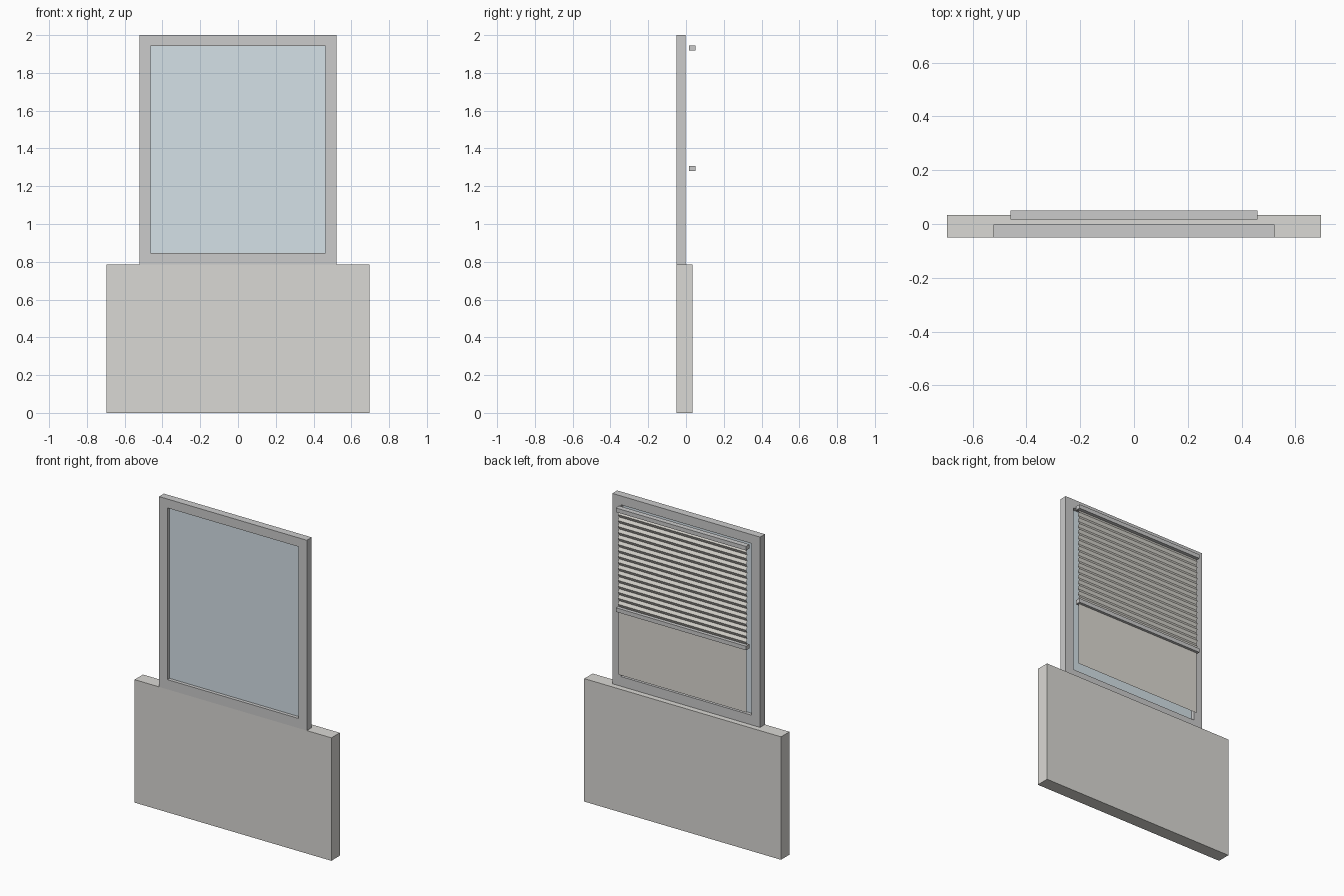
import bpy, bmesh

if "Cube" in bpy.data.objects:
    bpy.data.objects.remove(bpy.data.objects["Cube"])

def material(name, rgb):
    m = bpy.data.materials.new(name)
    m.diffuse_color = (*rgb, 1)
    m.use_nodes = True
    m.node_tree.nodes["Principled BSDF"].inputs["Base Color"].default_value = m.diffuse_color
    return m

wall_mat = material("warm_grey", (0.70, 0.69, 0.66))
glass_mat = material("pale_blue", (0.66, 0.75, 0.80))
cloth_mat = material("cloth", (0.72, 0.70, 0.65))

def make(name, bm, mat=None):
    bmesh.ops.recalc_face_normals(bm, faces=bm.faces)
    me = bpy.data.meshes.new(name)
    bm.to_mesh(me)
    bm.free()
    ob = bpy.data.objects.new(name, me)
    bpy.context.collection.objects.link(ob)
    if mat:
        me.materials.append(mat)
    return ob

def box(name, w, y0, y1, z0, z1, mat=None):
    bm = bmesh.new()
    bmesh.ops.create_cube(bm, size=1)
    for v in bm.verts:
        v.co = (v.co.x * w, y0 + (v.co.y + 0.5) * (y1 - y0), z0 + (v.co.z + 0.5) * (z1 - z0))
    return make(name, bm, mat)

def sheet(name, w, profile, mat):
    # Strip of quads across x following a (y, z) profile
    bm = bmesh.new()
    rows = [[bm.verts.new((s * w / 2, y, z)) for s in (-1, 1)] for y, z in profile]
    for a, b in zip(rows, rows[1:]):
        bm.faces.new((a[0], a[1], b[1], b[0]))
    return make(name, bm, mat)

# Wall panel below the window
box("wall_panel", 1.39, -0.051, 0.034, 0, 0.785, wall_mat)

# Window frame: rectangular ring extruded in depth
bm = bmesh.new()
loops = []
for hw, z0, z1 in ((0.522, 0.785, 2.0), (0.462, 0.847, 1.943)):
    loops.append([bm.verts.new((x, -0.051, z)) for x, z in ((-hw, z0), (hw, z0), (hw, z1), (-hw, z1))])
ring = [bm.faces.new((loops[0][i], loops[0][(i + 1) % 4], loops[1][(i + 1) % 4], loops[1][i])) for i in range(4)]
ext = bmesh.ops.extrude_face_region(bm, geom=ring, use_keep_orig=True)
bmesh.ops.translate(bm, vec=(0, 0.049, 0), verts=[g for g in ext["geom"] if isinstance(g, bmesh.types.BMVert)])
make("window_frame", bm)

# Glass pane
box("glass", 0.924, -0.029, -0.024, 0.847, 1.943, glass_mat)

# Blind rails
for name, z in (("top_rail", 1.931), ("middle_rail", 1.294)):
    box(name, 0.92, 0.017, 0.051, z - 0.013, z + 0.013)

# Pleated cloth between the rails
n = 32
top, bottom = 1.918, 1.307
sheet("pleated_blind", 0.908,
      [(0.034 + (0.005 if i % 2 else -0.005), top + (bottom - top) * i / n) for i in range(n + 1)], cloth_mat)

# Flat sheer cloth below
sheet("lower_screen", 0.905, [(0.034, 1.281), (0.034, 0.875)], cloth_mat)
